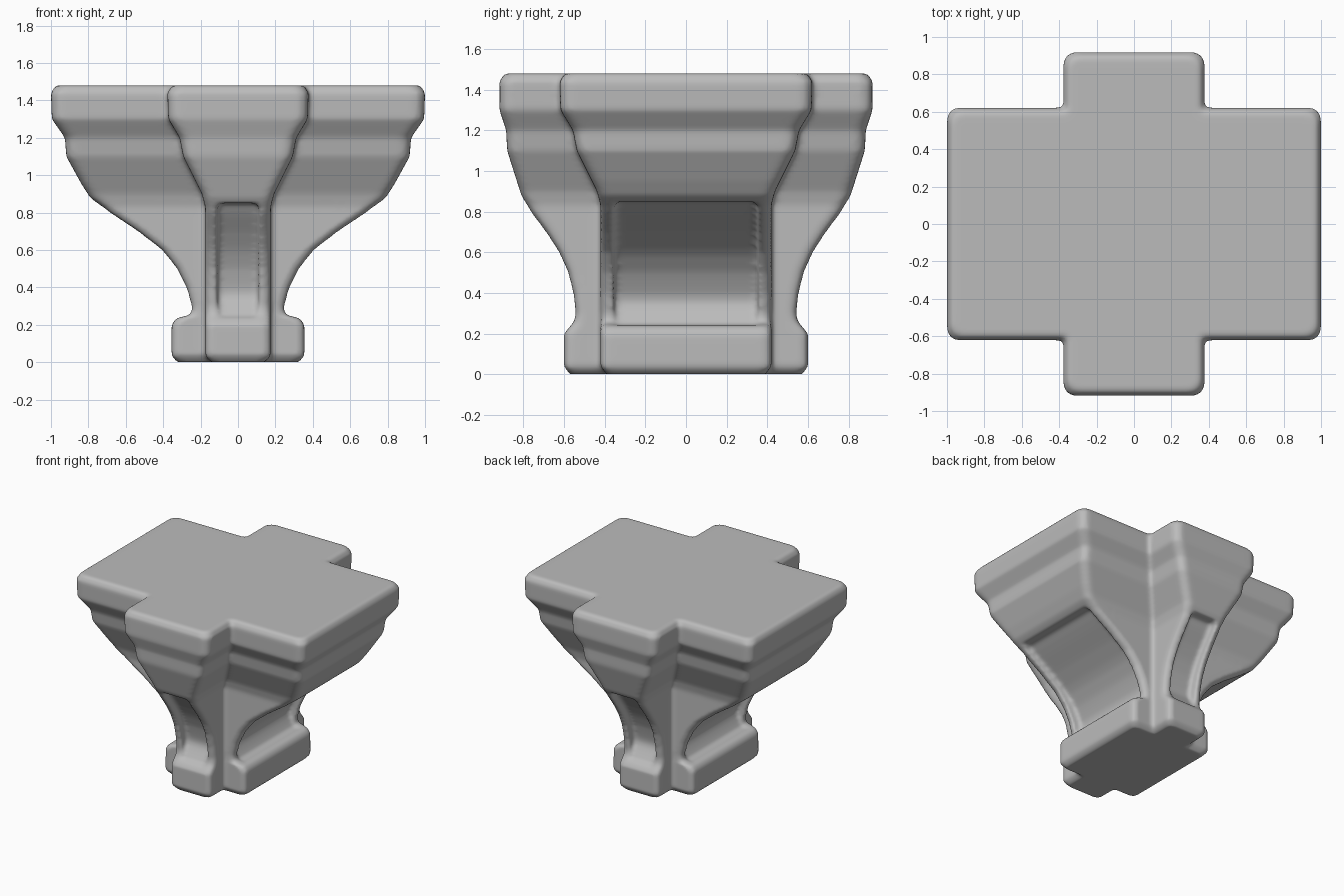
import bpy
import bmesh
import math
from mathutils import Vector

cube = bpy.data.objects.get("Cube")
if cube:
    bpy.data.objects.remove(cube)

stone = bpy.data.materials.new("grey stone")
stone.use_nodes = True
colour = (0.5, 0.5, 0.5, 1)
stone.diffuse_color = colour
stone.node_tree.nodes["Principled BSDF"].inputs["Base Color"].default_value = colour

# Profiles as (height, half width): flared reaches, and the overhang shared by the flanks
REACH_X = [(0, .325), (.035, .355), (.2, .355), (.235, .33), (.255, .25), (.3, .247),
           (.4, .275), (.5, .325), (.6, .405), (.7, .535), (.8, .685), (.88, .79),
           (.95, .835), (1.1, .918), (1.2, .925), (1.3, .995), (1.44, 1), (1.48, .975)]
REACH_Y = [(0, .57), (.035, .6), (.2, .6), (.26, .55), (.3, .543), (.4, .555), (.5, .58),
           (.6, .625), (.7, .69), (.8, .765), (.88, .81), (1.1, .88), (1.2, .885),
           (1.3, .918), (1.44, .918), (1.48, .893)]
OVERHANG = [(0, -.03), (.035, 0), (.83, 0), (.9, .018), (1.1, .118), (1.2, .137),
            (1.3, .198), (1.44, .202), (1.48, .177)]
FLANK_X, FLANK_Y = .175, .42
PANEL_LOW, PANEL_HIGH, PANEL_DEPTH = .24, .85, .07


def sample(profile, z):
    for (z0, w0), (z1, w1) in zip(profile, profile[1:]):
        if z <= z1:
            return w0 + (w1 - w0) * (z - z0) / (z1 - z0)
    return profile[-1][1]


def make_object(name, bm):
    bmesh.ops.recalc_face_normals(bm, faces=bm.faces)
    mesh = bpy.data.meshes.new(name)
    bm.to_mesh(mesh)
    bm.free()
    mesh.materials.append(stone)
    obj = bpy.data.objects.new(name, mesh)
    bpy.context.collection.objects.link(obj)
    return obj


def rounded_rectangle(hx, hy, z, radius, steps=4):
    points = []
    for quarter, (sx, sy) in enumerate([(1, 1), (-1, 1), (-1, -1), (1, -1)]):
        for i in range(steps + 1):
            a = (quarter + i / steps) * math.pi / 2
            points.append(Vector((sx * (hx - radius) + radius * math.cos(a),
                                  sy * (hy - radius) + radius * math.sin(a), z)))
    return points


def flared_block(name, reach, flank, along_x):
    """Stack rounded rectangles that follow the reach and the flank overhang."""
    bm = bmesh.new()
    rings = []
    heights = sorted({z for z, w in reach} | {z for z, w in OVERHANG})
    for z in heights:
        long, short = sample(reach, z), flank + sample(OVERHANG, z)
        hx, hy = (long, short) if along_x else (short, long)
        radius = .035 + .02 * z
        rings.append([bm.verts.new(p) for p in rounded_rectangle(hx, hy, z, radius)])
    for low, high in zip(rings, rings[1:]):
        for i in range(len(low)):
            j = (i + 1) % len(low)
            bm.faces.new((low[i], low[j], high[j], high[i]))
    bm.faces.new(rings[0])
    bm.faces.new(rings[-1])
    return make_object(name, bm)


def panel_cutter(name, reach, half_width, along_x, side):
    """Curved slab that hollows the panel between the rims."""
    bm = bmesh.new()
    count = 16
    inner = []
    for i in range(count + 1):
        z = PANEL_LOW + (PANEL_HIGH - PANEL_LOW) * i / count
        depth = PANEL_DEPTH * min(1, (z - PANEL_LOW) / .12)
        inner.append((sample(reach, max(z, .265)) - depth, z))
    outline = inner + [(1.2, PANEL_HIGH), (1.2, PANEL_LOW)]
    caps = []
    for w in (-half_width, half_width):
        caps.append([bm.verts.new((side * r, w, z) if along_x else (w, side * r, z))
                     for r, z in outline])
    for i in range(len(outline)):
        j = (i + 1) % len(outline)
        bm.faces.new((caps[0][i], caps[0][j], caps[1][j], caps[1][i]))
    for cap in caps:
        bm.faces.new(cap)
    cutter = make_object(name, bm)
    cutter.hide_render = True
    return cutter


def apply_modifiers(obj):
    graph = bpy.context.evaluated_depsgraph_get()
    graph.update()
    mesh = bpy.data.meshes.new_from_object(obj.evaluated_get(graph))
    obj.modifiers.clear()
    obj.data = mesh


def combine(obj, other, operation):
    mod = obj.modifiers.new(operation.lower(), "BOOLEAN")
    mod.operation = operation
    mod.solver = "EXACT"
    mod.object = other
    apply_modifiers(obj)
    bpy.data.objects.remove(other)


# Crossing blocks, each with a sunken panel at both ends
capital = flared_block("stone_capital", REACH_X, FLANK_Y, True)
cross_block = flared_block("cross_block", REACH_Y, FLANK_X, False)
for side in (-1, 1):
    combine(capital, panel_cutter("wide_panel", REACH_X, .355, True, side), "DIFFERENCE")
    combine(cross_block, panel_cutter("narrow_panel", REACH_Y, .11, False, side), "DIFFERENCE")
combine(capital, cross_block, "UNION")

# Worn, softened edges
remesh = capital.modifiers.new("weathering", "REMESH")
remesh.mode = "VOXEL"
remesh.voxel_size = .015
soften = capital.modifiers.new("soften", "SMOOTH")
soften.factor = .5
soften.iterations = 4
apply_modifiers(capital)
capital.data.materials.clear()
capital.data.materials.append(stone)
for polygon in capital.data.polygons:
    polygon.material_index = 0
    polygon.use_smooth = True
